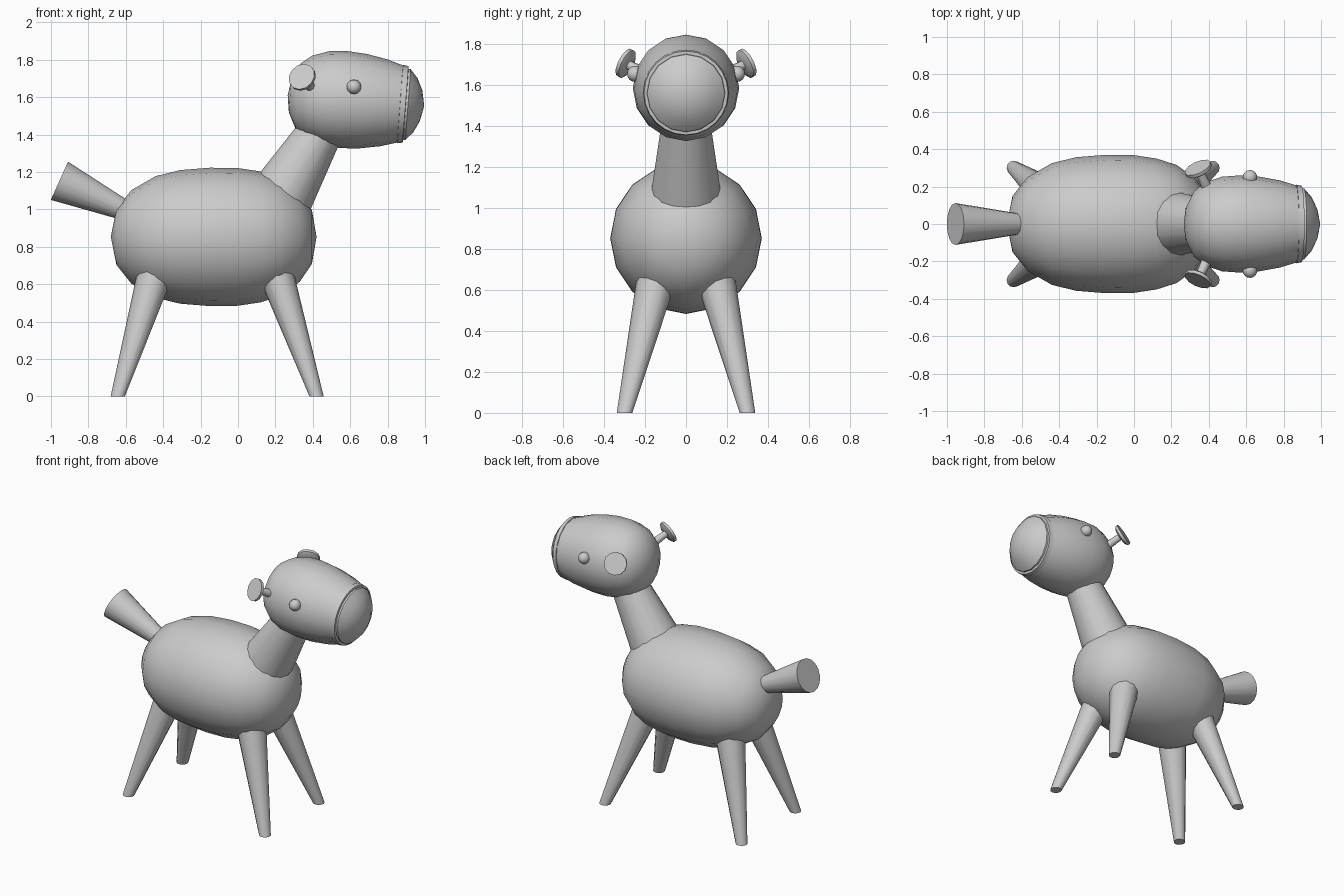
import bpy, bmesh, math
from mathutils import Vector

if "Cube" in bpy.data.objects:
    bpy.data.objects.remove(bpy.data.objects["Cube"])


def loft(name, rings, normal, sides=16, angle=40):
    """Skin circles (centre, radius) lying perpendicular to normal; radius 0 makes a pole."""
    n = Vector(normal).normalized()
    u = n.cross(Vector((0, 1, 0)) if abs(n.y) < 0.7 else Vector((0, 0, 1))).normalized()
    v = n.cross(u)
    bm = bmesh.new()
    loops = []
    for c, r in rings:
        c = Vector(c)
        if r == 0:
            loops.append([bm.verts.new(c)] * sides)
        else:
            loops.append([bm.verts.new(c + r * (math.cos(t) * u + math.sin(t) * v))
                          for t in (2 * math.pi * i / sides for i in range(sides))])
    for a, b in zip(loops, loops[1:]):
        for i in range(sides):
            j = (i + 1) % sides
            bm.faces.new(list(dict.fromkeys((a[i], a[j], b[j], b[i]))))
    for lp in (loops[0], loops[-1]):
        if len(set(lp)) > 1:
            bm.faces.new(lp)
    bmesh.ops.recalc_face_normals(bm, faces=bm.faces)
    me = bpy.data.meshes.new(name)
    bm.to_mesh(me)
    bm.free()
    ob = bpy.data.objects.new(name, me)
    bpy.context.collection.objects.link(ob)
    bpy.ops.object.select_all(action='DESELECT')
    ob.select_set(True)
    bpy.context.view_layer.objects.active = ob
    bpy.ops.object.shade_smooth_by_angle(angle=math.radians(angle))
    return ob


def along(origin, direction, profile):
    """Turn (distance, radius) pairs into rings on an axis."""
    o, d = Vector(origin), Vector(direction).normalized()
    return [(o + d * t, r) for t, r in profile]


# Barrel body
body = [(-0.68, 0), (-0.65, 0.15), (-0.57, 0.25), (-0.44, 0.325), (-0.31, 0.357),
        (-0.15, 0.37), (0, 0.368), (0.12, 0.35), (0.23, 0.315), (0.33, 0.24),
        (0.395, 0.145), (0.42, 0)]
loft("body", along((0, 0, 0.853), (1, 0, 0), body), (1, 0, 0))

# Head, drooping slightly towards the snout
axis = Vector((1, 0, -0.077))
head = [(-0.285, 0), (-0.272, 0.09), (-0.23, 0.175), (-0.17, 0.222), (-0.08, 0.253),
        (0.02, 0.26), (0.12, 0.253), (0.23, 0.233), (0.33, 0.203)]
loft("head", along((0.55, 0, 1.588), axis, head), axis)

# Snout rim and domed nose
rim = [(0.315, 0.195), (0.318, 0.21), (0.347, 0.205), (0.349, 0.18)]
loft("snout_rim", along((0.55, 0, 1.588), axis, rim), axis, 24)
nose = [(0.33, 0.193), (0.36, 0.19), (0.4, 0.145), (0.43, 0.083), (0.447, 0)]
loft("nose", along((0.55, 0, 1.588), axis, nose), axis)

# Neck
n = Vector((0.166, 0, 0.276))
loft("neck", along((0.254, 0, 1.104), n, [(-0.11, 0.18), (0.42, 0.112)]), n)

# Flared tail
t = Vector((-0.321, 0, 0.145))
loft("tail", along((-0.634, 0, 1.008), t, [(-0.08, 0.047), (0.352, 0.112)]), t)

for s, side in ((-1, "right"), (1, "left")):
    # Splayed tapered legs with level feet
    for foot, top, name in ((0.42, 0.17, "front"), (-0.643, -0.413, "rear")):
        loft(f"{name}_leg_{side}", [((foot, s * 0.30, 0), 0.038),
                                    ((top, s * 0.12, 0.75), 0.107)], (0, 0, 1), 12)
    # Stalked disc ears
    e = Vector((-0.38, s * 0.82, 0.42))
    tip = (0.34, s * 0.302, 1.71)
    loft(f"ear_stalk_{side}", along(tip, e, [(-0.13, 0.028), (-0.02, 0.022)]), e, 10)
    loft(f"ear_disc_{side}", along(tip, e, [(-0.03, 0.055), (-0.018, 0.075), (0, 0.075)]), e, 12)
    # Bead eyes
    bead = [(0.039 * math.cos(a), 0.039 * math.sin(a) if 0 < k < 8 else 0)
            for k, a in ((k, math.pi * k / 8) for k in range(9))]
    loft(f"eye_{side}", along((0.62, s * 0.249, 1.655), (0, 1, 0), bead), (0, 1, 0), 12)
